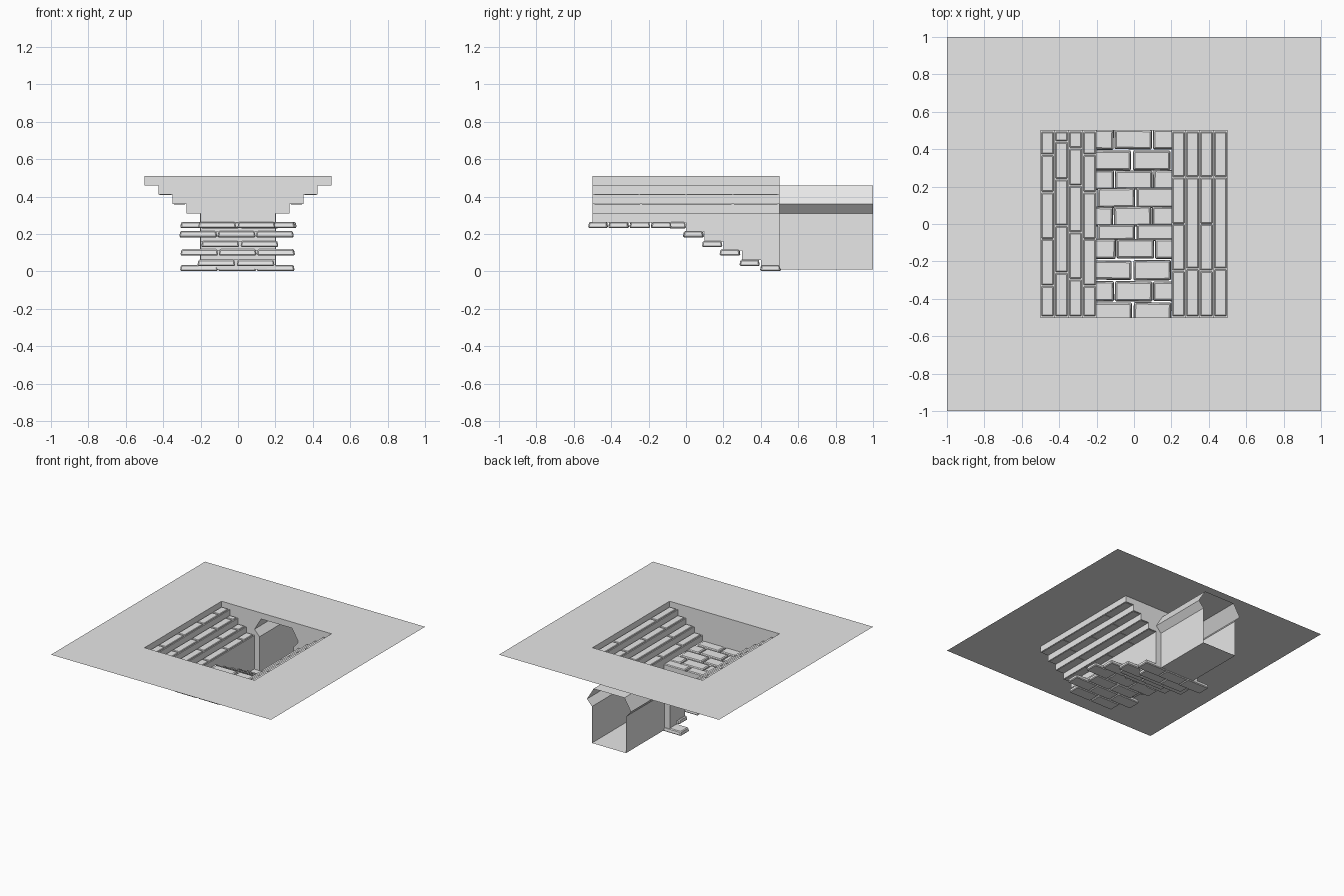
import bpy, bmesh, random
from mathutils import Matrix, Vector

if "Cube" in bpy.data.objects:
    bpy.data.objects.remove(bpy.data.objects["Cube"])

random.seed(4)
stone = bpy.data.materials.new("pale_stone")
stone.diffuse_color = (0.8, 0.8, 0.8, 1)
stone.use_nodes = True
stone.node_tree.nodes["Principled BSDF"].inputs["Base Color"].default_value = stone.diffuse_color


def make(name, verts, faces):
    me = bpy.data.meshes.new(name)
    me.from_pydata(verts, [], faces)
    me.materials.append(stone)
    ob = bpy.data.objects.new(name, me)
    bpy.context.collection.objects.link(ob)
    return ob


def strip(name, profile, y0, y1):
    """Sweep an open x,z profile along y as single-sided panels."""
    n = len(profile)
    verts = [(x, y, z) for y in (y0, y1) for x, z in profile]
    faces = [(i, i + n, i + n + 1, i + 1) for i in range(n - 1)]
    return make(name, verts, faces)


def mirror_pts(pts, s):
    return [(s * x, z) for x, z in pts]


def blocks(name, items, bevel):
    """One mesh of bevelled, slightly tapered blocks: (centre, size, yaw)."""
    bm = bmesh.new()
    for c, s, yaw in items:
        m = Matrix.Translation(Vector(c)) @ Matrix.Rotation(yaw, 4, 'Z')
        vs = bmesh.ops.create_cube(bm, size=1)['verts']
        for v in vs:
            inset = bevel if v.co.z > 0 else 0
            v.co = Vector([v.co[k] * (s[k] - (2 * inset if k < 2 else 0)) for k in range(3)])
        bmesh.ops.transform(bm, matrix=m, verts=vs)
        edges = list({e for v in vs for e in v.link_edges})
        bmesh.ops.bevel(bm, geom=edges, offset=bevel, segments=1, affect='EDGES')
    ob = make(name, [], [])
    bm.to_mesh(ob.data)
    bm.free()


# Ground sheet with a square hole
o, h, T = 1.0, 0.5, 0.51
ring = [(-1, -1), (1, -1), (1, 1), (-1, 1)]
make("ground", [(a * o, b * o, T) for a, b in ring] + [(a * h, b * h, T) for a, b in ring],
     [(i, (i + 1) % 4, (i + 1) % 4 + 4, i + 4) for i in range(4)])

# Stepped pit sides
steps = [(.5, .51), (.5, .46), (.425, .46), (.425, .41), (.35, .41),
         (.35, .36), (.275, .36), (.275, .31), (.2, .31)]
levels = [(-.5, 0, .26), (0, .1, .21), (.1, .2, .16), (.2, .3, .11), (.3, .4, .06), (.4, .5, .01)]
for s, side in ((-1, "left"), (1, "right")):
    strip("pit_steps_" + side, mirror_pts(steps, s)[::s], -.5, .5)
    # wall below the steps follows the descending stair
    low = [(s * .2, y, z) for a, b, z in levels for y in (a, b)]
    wall = [(s * .2, -.5, .31)] + low + [(s * .2, .5, .31)]
    make("stair_wall_" + side, wall, [tuple(range(len(wall)))[::-s]])

# Risers between the descending treads
rv, rf = [], []
for (a, b, z), (_, _, z2) in zip(levels, levels[1:]):
    k = len(rv)
    rv += [(-.2, b, z), (.2, b, z), (.2, b, z2), (-.2, b, z2)]
    rf.append((k + 3, k + 2, k + 1, k)[::-1])
make("stair_risers", rv, rf)

# Front wall, and back wall around the passage opening
front = steps + [(.2, .26)]
front = front + mirror_pts(front, -1)[::-1]
make("front_wall", [(x, -.5, z) for x, z in front], [tuple(range(len(front)))])
opening = [(.155, .01), (.155, .31), (.2, .36), (.14, .46)]
half = opening + [(0, .46), (0, .51)] + steps[:-1] + [(.203, .31), (.203, .01)]
for s, side in ((-1, "left"), (1, "right")):
    make("back_wall_" + side, [(s * x, .5, z) for x, z in half], [tuple(range(len(half)))[::s]])

# Passage: floor, walls, flared haunches and roof
loop = opening + mirror_pts(opening, -1)[::-1]
strip("passage", loop + loop[:1], .5, 1.0)

# Paving stones on the landing and stairs, alternating bond
rows = [(-.47, .265), (-.36, .265), (-.247, .265), (-.133, .265), (-.045, .263),
        (.04, .215), (.14, .163), (.235, .118), (.34, .062), (.452, .036)]
items = []
for i, (y, top) in enumerate(rows):
    xs = (-.205, 0, .205) if i % 2 else (-.105, .105)
    if i == 4:
        depth = .09
    else:
        depth = .108
    shift = random.uniform(-.012, .012)
    for x in xs:
        items.append(((x + shift, y, top - .0165 - (.0015 if i == 9 else 0)),
                      (.203, depth + random.uniform(-.004, .004), .033), random.uniform(-.015, .015)))
blocks("paving_stones", items, .006)

# Thin cap blocks along each side tread
for s, side in ((-1, "left"), (1, "right")):
    caps = []
    for k in range(4):
        x = s * (.4625 - .075 * k)
        z = .46 - .05 * k
        cuts = [-.495, -.25, 0, .25, .495] if k % 2 else [-.495, -.25 + .01, .25, .495]
        if s < 0:
            d = -.08 + .035 * ((k * 2) % 3)
            cuts = [-.495] + [c + d for c in (-.25, 0, .25, .45)] + [.495]
        for a, b in zip(cuts, cuts[1:]):
            caps.append(((x, (a + b) / 2, z + .004), (.066, b - a - .006, .012), 0))
    blocks("step_caps_" + side, caps, .003)
